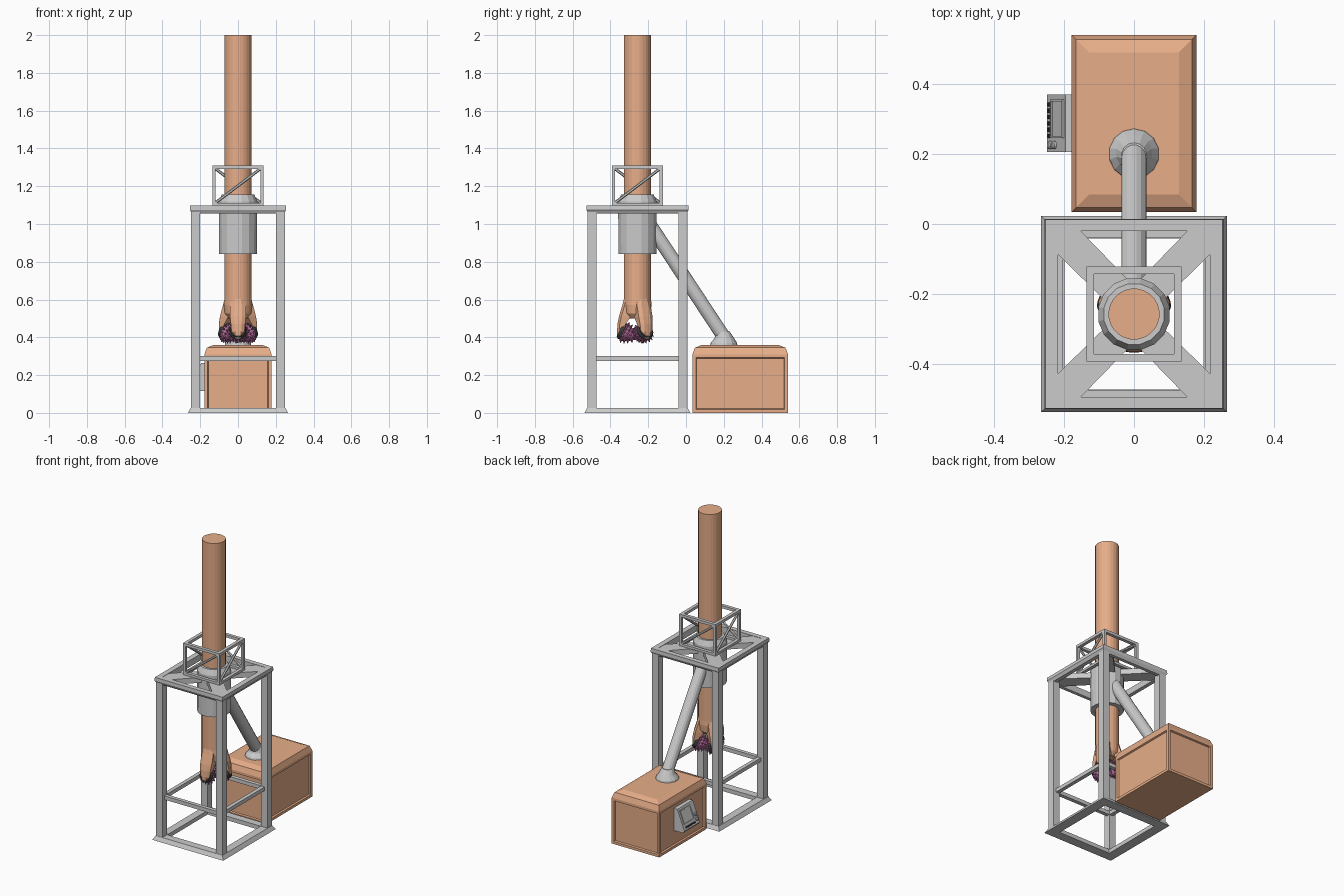
import bpy, bmesh
from math import sin, cos, pi, radians
from mathutils import Vector

if "Cube" in bpy.data.objects:
    bpy.data.objects.remove(bpy.data.objects["Cube"])

CY = -0.257  # centre of the derrick and drill in y


def material(name, rgb):
    m = bpy.data.materials.new(name)
    m.diffuse_color = (*rgb, 1)
    m.use_nodes = True
    m.node_tree.nodes["Principled BSDF"].inputs["Base Color"].default_value = m.diffuse_color
    return m


ORANGE = material("orange", (0.8, 0.42, 0.25))
PINK = material("magenta", (0.5, 0.16, 0.36))
DARK = material("dark", (0.04, 0.04, 0.04))


def loft(name, parts, mat=None, cyclic=False):
    """One mesh from several parts; each part is a list of equal-length rings."""
    bm = bmesh.new()
    for rings in parts:
        vs = [[bm.verts.new(p) for p in r] for r in rings]
        pairs = list(zip(vs, vs[1:])) + ([(vs[-1], vs[0])] if cyclic else [])
        n = len(vs[0])
        for a, b in pairs:
            for i in range(n):
                j = (i + 1) % n
                bm.faces.new((a[i], a[j], b[j], b[i]))
        if not cyclic:
            bm.faces.new(vs[0])
            bm.faces.new(vs[-1])
    bmesh.ops.recalc_face_normals(bm, faces=bm.faces)
    me = bpy.data.meshes.new(name)
    bm.to_mesh(me)
    bm.free()
    ob = bpy.data.objects.new(name, me)
    bpy.context.collection.objects.link(ob)
    if mat:
        me.materials.append(mat)
    return ob


def rect(hx, hy, z, cy=CY):
    return [(-hx, cy - hy, z), (hx, cy - hy, z), (hx, cy + hy, z), (-hx, cy + hy, z)]


def box(x0, x1, y0, y1, z0, z1):
    return [[(x0, y0, z), (x1, y0, z), (x1, y1, z), (x0, y1, z)] for z in (z0, z1)]


def prism(pts, z0, z1):
    return [[(x, y, z) for x, y in pts] for z in (z0, z1)]


def spin(p, d, profile, n=16):
    """Rings around the line from p along d; profile is (distance, radius)."""
    p, d = Vector(p), Vector(d).normalized()
    q = d.to_track_quat('Z', 'Y')
    return [[p + d * s + q @ Vector((r * cos(2 * pi * (i + .5) / n), r * sin(2 * pi * (i + .5) / n), 0))
             for i in range(n)] for s, r in profile]


def beam(p, q, r, n=4):
    d = Vector(q) - Vector(p)
    return spin(p, d, [(0, r), (d.length, r)], n)


SIGNS = [(-1, -1), (1, -1), (1, 1), (-1, 1)]

# Derrick: flared base, four legs, mid rails
loft("derrick_base", [[rect(.265, .28, 0), rect(.25, .266, .027), rect(.198, .215, .027), rect(.198, .215, 0)]],
     cyclic=True)
loft("derrick_legs", [box(*sorted((sx * .2, sx * .248)), *sorted((CY + sy * .216, CY + sy * .264)), .02, 1.07)
                      for sx, sy in SIGNS])
rails = []
for s in (-1, 1):
    rails.append(box(-.21, .21, CY + s * .23 - .013, CY + s * .23 + .013, .275, .3))
    rails.append(box(s * .215 - .013, s * .215 + .013, CY - .23, CY + .23, .275, .3))
loft("mid_rails", rails)

# Top deck: tapered ring and diagonal braces to the collar
loft("deck_ring", [[rect(.243, .259, 1.055), rect(.255, .271, 1.075), rect(.253, .27, 1.098),
                    rect(.217, .237, 1.098), rect(.217, .237, 1.055)]], cyclic=True)
corner = [(.22, .173), (.22, .24), (.155, .24), (.015, .096), (.077, .033)]
loft("deck_braces", [prism([(sx * x, CY + sy * y) for x, y in corner], 1.06, 1.096) for sx, sy in SIGNS])

# Guard cage on the deck
H, B = .136, .022
cage = [box(*sorted((sx * H, sx * (H - .018))), *sorted((CY + sy * H, CY + sy * (H - .018))), 1.09, 1.3)
        for sx, sy in SIGNS]
loft("cage_posts", cage)
for nm, z0, z1 in (("lower", 1.096, 1.112), ("upper", 1.292, 1.31)):
    loft("cage_ring_" + nm, [[rect(H, H, z0), rect(H, H, z1), rect(H - B, H - B, z1), rect(H - B, H - B, z0)]],
         cyclic=True)
braces = []
for k in range(4):
    c, s = cos(k * pi / 2), sin(k * pi / 2)
    a, b = [(u * c + .127 * s, CY + u * s - .127 * c, z) for u, z in ((-.122, 1.11), (.122, 1.295))]
    braces.append(beam(a, b, .008, 6))
loft("cage_braces", braces)

# Drill rod and its collar
loft("drill_rod", [spin((0, CY, .56), (0, 0, 1), [(0, .073), (1.44, .073)], 24)], ORANGE)
loft("drill_collar", [spin((0, CY, .84), (0, 0, 1),
                           [(0, .103), (.28, .104), (.315, .088), (.315, .072), (0, .072)], 16)], cyclic=True)

# Drill head: hub, three legs, three toothed cutter cones
loft("head_hub", [spin((0, CY, .6), (0, 0, -1), [(0, .073), (.03, .075), (.075, .07), (.1, .05)], 24)], ORANGE)
legs, journals, cones = [], [], []
tilt = radians(25)
for ang in (-90, 30, 150):
    o = Vector((cos(radians(ang)), sin(radians(ang)), 0))
    t = Vector((-o.y, o.x, 0))
    centre = Vector((0, CY, 0))
    rings = []
    for z, r0, r1, w in [(.62, .0, .068, .028), (.57, .0, .08, .042), (.51, .035, .098, .042),
                         (.47, .062, .106, .038), (.43, .08, .108, .034), (.395, .095, .107, .024)]:
        zc = Vector((0, 0, z))
        rings.append([centre + zc + o * r + t * h for r, h in
                      [(r0, -w), (r1 - .012, -w), (r1, -w * .5), (r1, w * .5), (r1 - .012, w), (r0, w)]])
    legs.append(rings)
    base = centre + o * .08 + Vector((0, 0, .432))
    axis = -o * cos(tilt) - Vector((0, 0, sin(tilt)))
    journals.append(spin(base - axis * .015, axis, [(0, .04), (.012, .047), (.022, .047)], 16))
    cones.append(spin(base, axis, [(0, .04), (.008, .049), (.03, .045), (.06, .028), (.08, .012)], 16))
    # Rows of teeth: distance along the axis, radius, count
    q = axis.to_track_quat('Z', 'Y')
    for s, r, n in [(.012, .046, 16), (.03, .042, 14), (.047, .033, 11), (.066, .021, 7)]:
        for i in range(n):
            a = 2 * pi * (i + .5 * (n % 2)) / n
            rad = q @ Vector((cos(a), sin(a), 0))
            out = rad + axis * .35
            cones.append(spin(base + axis * s + rad * r, out, [(0, .007), (.014, .002)], 5))
loft("head_legs", legs, ORANGE)
loft("cutter_bearings", journals, DARK)
loft("cutter_cones", cones, PINK)

# Engine housing with recessed side panels
EY = .287
housing = loft("engine_housing", [[rect(.178, .253, 0, EY), rect(.178, .253, .31, EY), rect(.165, .24, .345, EY),
                                   rect(.128, .203, .36, EY)]], ORANGE)
bm = bmesh.new()
bm.from_mesh(housing.data)
sides = [f for f in bm.faces if abs(f.normal.z) < .1]
bmesh.ops.inset_individual(bm, faces=sides, thickness=.025)
bmesh.ops.inset_individual(bm, faces=sides, thickness=.006, depth=-.01)
bm.to_mesh(housing.data)
bm.free()

# Feed pipe from the engine to the collar, with flared foot
loft("feed_pipe", [beam((0, .215, .38), (0, -.2, 1.01), .037, 16)])
loft("pipe_foot", [[[(x, y + dy, z) for x, y, z in ring] for ring, dy in
                    zip(spin((0, .2, .355), (0, 0, 1), [(0, .073), (.015, .07), (.04, .052), (.075, .036)], 14),
                        (0, 0, .003, -.004))]])

# Control console on the left side of the engine
P0, P1 = Vector((-.248, 0, .13)), Vector((-.195, 0, .265))
N = Vector((-.135, 0, .053)).normalized()
profile = [(-.165, .115), (-.235, .115), (-.248, .13), (-.195, .265), (-.165, .265)]
loft("console", [[[(x, y, z) for x, z in profile] for y in (.205, .37)]])


def on_slope(t, y, h=0):
    return P0.lerp(P1, t) + Vector((0, y, 0)) + N * h


def plate(t0, t1, y0, y1, h):
    return [[on_slope(t, y, k) for t, y in ((t0, y0), (t1, y0), (t1, y1), (t0, y1))] for k in (-.003, h)]


t0, t1, y0, y1 = .25, .9, .245, .355
loft("console_screen", [plate(t0 + .05, t1 - .05, y0 + .007, y1 - .007, .001)])
loft("screen_frame", [plate(t0, t1, y0, y0 + .006, .005), plate(t0, t1, y1 - .006, y1, .005),
                      plate(t0, t0 + .04, y0, y1, .005), plate(t1 - .04, t1, y0, y1, .005)])
loft("console_buttons", [plate(.08, .15, .245 + i * .018, .257 + i * .018, .004) for i in range(6)], DARK)
loft("console_knobs", [spin(on_slope(t, .225, -.002), N, [(0, .012), (.008, .012), (.011, .009)], 12)
                       for t in (.2, .42)])
